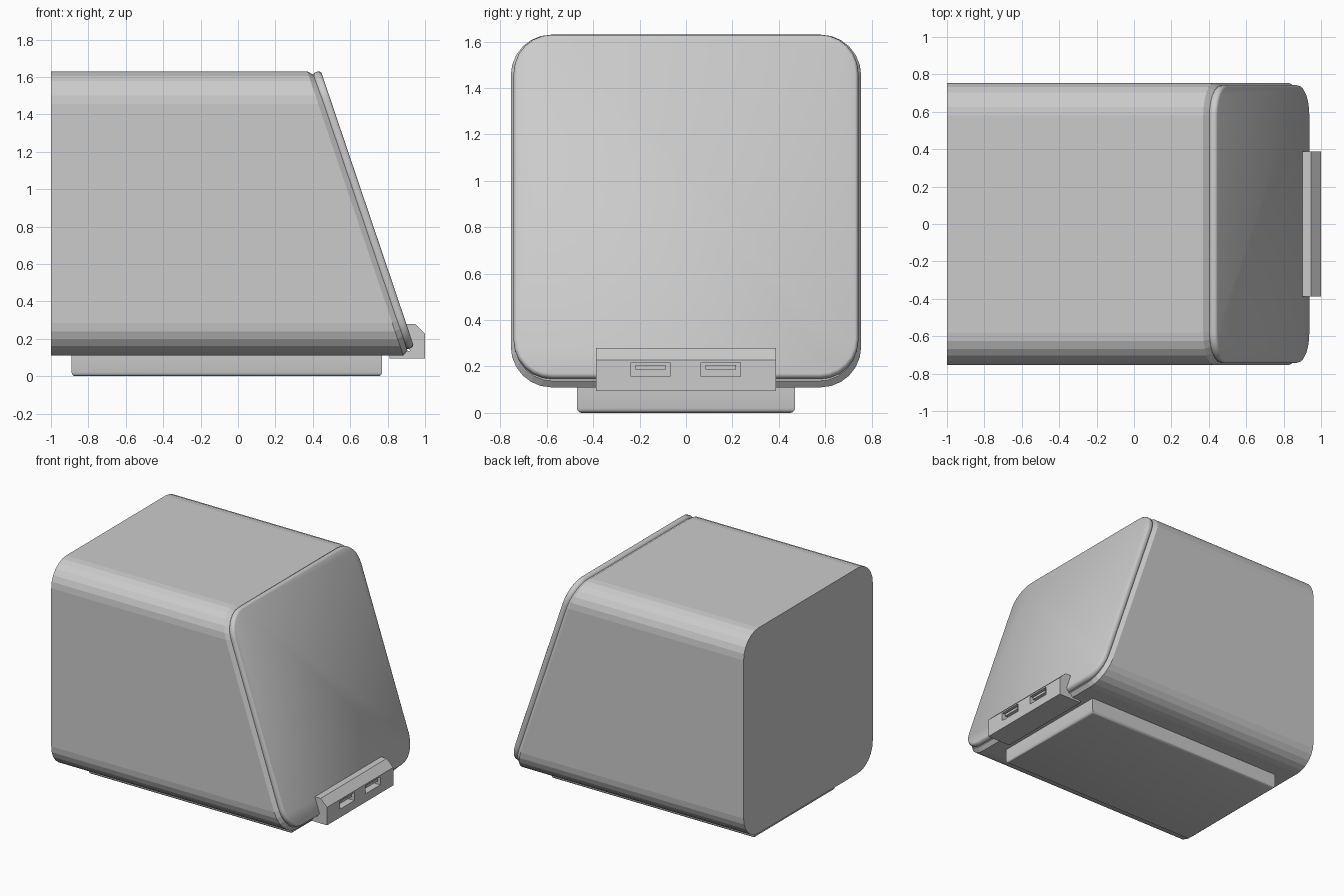
import bpy, bmesh, math
from mathutils import Vector

if "Cube" in bpy.data.objects:
    bpy.data.objects.remove(bpy.data.objects["Cube"])

SLOPE = 0.338
NX, NZ = 0.947, 0.32      # normal of the slanted front


def rounded_rect(half_y, z0, z1, r, segs=6):
    pts = []
    corners = [(half_y - r, z1 - r, 0), (-half_y + r, z1 - r, 90),
               (-half_y + r, z0 + r, 180), (half_y - r, z0 + r, 270)]
    for cy, cz, start in corners:
        for i in range(segs + 1):
            a = math.radians(start + 90 * i / segs)
            pts.append((cy + r * math.cos(a), cz + r * math.sin(a)))
    return pts


def slanted(pts, n):
    # Lay an outline on the slanted front, n units out along its normal
    return [(0.37 + (1.63 - z) * SLOPE + NX * n, y, z + NZ * n) for y, z in pts]


def loft(name, rings, smooth=None):
    bm = bmesh.new()
    loops = [[bm.verts.new(p) for p in ring] for ring in rings]
    n = len(loops[0])
    for a, b in zip(loops, loops[1:]):
        for i in range(n):
            j = (i + 1) % n
            bm.faces.new((a[i], a[j], b[j], b[i]))
    bm.faces.new(loops[0][::-1])
    bm.faces.new(loops[-1])
    bmesh.ops.recalc_face_normals(bm, faces=bm.faces[:])
    me = bpy.data.meshes.new(name)
    bm.to_mesh(me)
    bm.free()
    ob = bpy.data.objects.new(name, me)
    bpy.context.collection.objects.link(ob)
    if smooth:
        bpy.ops.object.select_all(action='DESELECT')
        ob.select_set(True)
        bpy.context.view_layer.objects.active = ob
        bpy.ops.object.shade_smooth_by_angle(angle=math.radians(smooth))
    return ob


def box(name, x, y, z):
    def rect(h):
        return [(x[0], y[0], h), (x[1], y[0], h), (x[1], y[1], h), (x[0], y[1], h)]
    return loft(name, [rect(z[0]), rect(z[1])])


# Main housing with a chamfered slanted rim
outline = rounded_rect(0.755, 0.11, 1.63, 0.175)
inset = rounded_rect(0.735, 0.128, 1.60, 0.16)
loft("housing", [[(-1, y, z) for y, z in outline],
                 slanted(outline, 0), slanted(inset, 0.03)])

# Front panel with a softly rounded edge
steps = [(0.025, 0.010), (0.035, 0.001), (0.045, 0.0), (0.055, 0.001),
         (0.064, 0.005), (0.070, 0.014)]
loft("front_panel",
     [slanted(rounded_rect(0.743 - d, 0.133 + d, 1.613 - d, 0.165 - d), n)
      for n, d in steps], smooth=40)

# Foot with rounded lower edges
foot_rings = []
for z, d in [(0.12, 0), (0.02, 0), (0.010, 0.003), (0.003, 0.010), (0.0, 0.02)]:
    foot_rings.append([(-0.89 + d, -0.47 + d, z), (0.77 - d, -0.47 + d, z),
                       (0.77 - d, 0.47 - d, z), (-0.89 + d, 0.47 - d, z)])
loft("foot", foot_rings, smooth=40)

# Port bracket hooked around the lower front edge
profile = [(0.81, 0.095), (1.0, 0.095), (1.0, 0.228), (0.947, 0.28),
           (0.88, 0.28), (0.92, 0.135), (0.81, 0.135)]
bracket = loft("port_bracket", [[(x, s * 0.387, z) for x, z in profile] for s in (-1, 1)])

# Two recessed ports, each with an inner tongue
for side, cy in (("left", -0.153), ("right", 0.15)):
    cutter = box("port_cutter", (0.95, 1.05), (cy - 0.085, cy + 0.085), (0.157, 0.217))
    cutter.hide_render = True
    mod = bracket.modifiers.new("port", 'BOOLEAN')
    mod.operation = 'DIFFERENCE'
    mod.solver = 'EXACT'
    mod.object = cutter
    bpy.context.view_layer.objects.active = bracket
    bpy.ops.object.modifier_apply(modifier=mod.name)
    bpy.data.objects.remove(cutter)
    box("port_tongue_" + side, (0.945, 0.99), (cy - 0.065, cy + 0.065), (0.188, 0.206))
